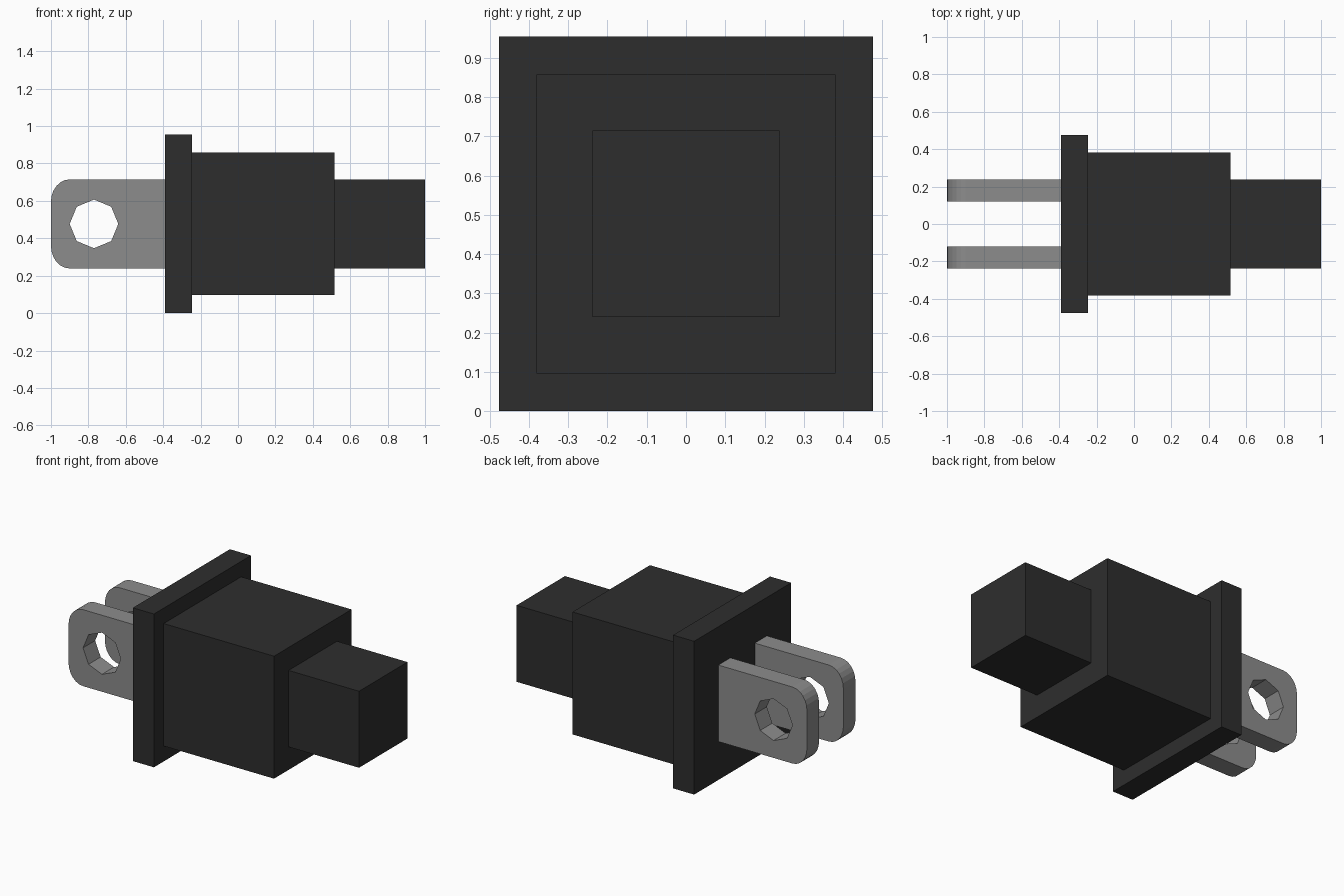
import bpy, bmesh
from math import sin, cos, pi

if "Cube" in bpy.data.objects:
    bpy.data.objects.remove(bpy.data.objects["Cube"])

MID_Z = 0.477


def material(name, value):
    m = bpy.data.materials.new(name)
    m.diffuse_color = (value, value, value, 1)
    m.use_nodes = True
    m.node_tree.nodes["Principled BSDF"].inputs["Base Color"].default_value = m.diffuse_color
    return m


black = material("black plastic", 0.027)
grey = material("grey metal", 0.265)


def add_object(name, bm, mat):
    mesh = bpy.data.meshes.new(name)
    bm.to_mesh(mesh)
    bm.free()
    mesh.materials.append(mat)
    ob = bpy.data.objects.new(name, mesh)
    bpy.context.collection.objects.link(ob)
    return ob


def block(name, x0, x1, half):
    """Square block along x, centred on the plug axis."""
    bm = bmesh.new()
    bmesh.ops.create_cube(bm, size=1)
    for v in bm.verts:
        v.co.x = (x0 + x1) / 2 + v.co.x * (x1 - x0)
        v.co.y *= 2 * half
        v.co.z = MID_Z + v.co.z * 2 * half
    add_object(name, bm, black)


# Stepped body
block("flange", -0.39, -0.245, 0.477)
block("body", -0.245, 0.515, 0.381)
block("cable_grip", 0.515, 1.0, 0.238)


def prong(name, y):
    """Flat blade with two rounded corners and an octagonal hole."""
    rx, rz, half, seg = 0.1, 0.12, 0.238, 6
    outline = [(-0.39, MID_Z - half), (-0.39, MID_Z + half)]
    for side in (1, -1):
        for i in range(seg + 1):
            a = pi / 2 * (i if side == 1 else seg - i) / seg
            outline.append((-1 + rx - rx * sin(a),
                            MID_Z + side * (half - rz + rz * cos(a))))
    hole = [(-0.77 + 0.13 * cos(i * pi / 4), MID_Z + 0.13 * sin(i * pi / 4))
            for i in range(8)]
    bm = bmesh.new()
    edges = []
    for loop in (outline, hole):
        vs = [bm.verts.new((x, y, z)) for x, z in loop]
        edges += [bm.edges.new((vs[i - 1], vs[i])) for i in range(len(vs))]
    bmesh.ops.triangle_fill(bm, edges=edges, use_beauty=True, normal=(0, -1, 0))
    bmesh.ops.recalc_face_normals(bm, faces=bm.faces)
    ob = add_object(name, bm, grey)
    mod = ob.modifiers.new("thickness", 'SOLIDIFY')
    mod.thickness = 0.119
    mod.offset = 0


# Pair of contact blades
prong("prong_front", -0.179)
prong("prong_back", 0.179)
